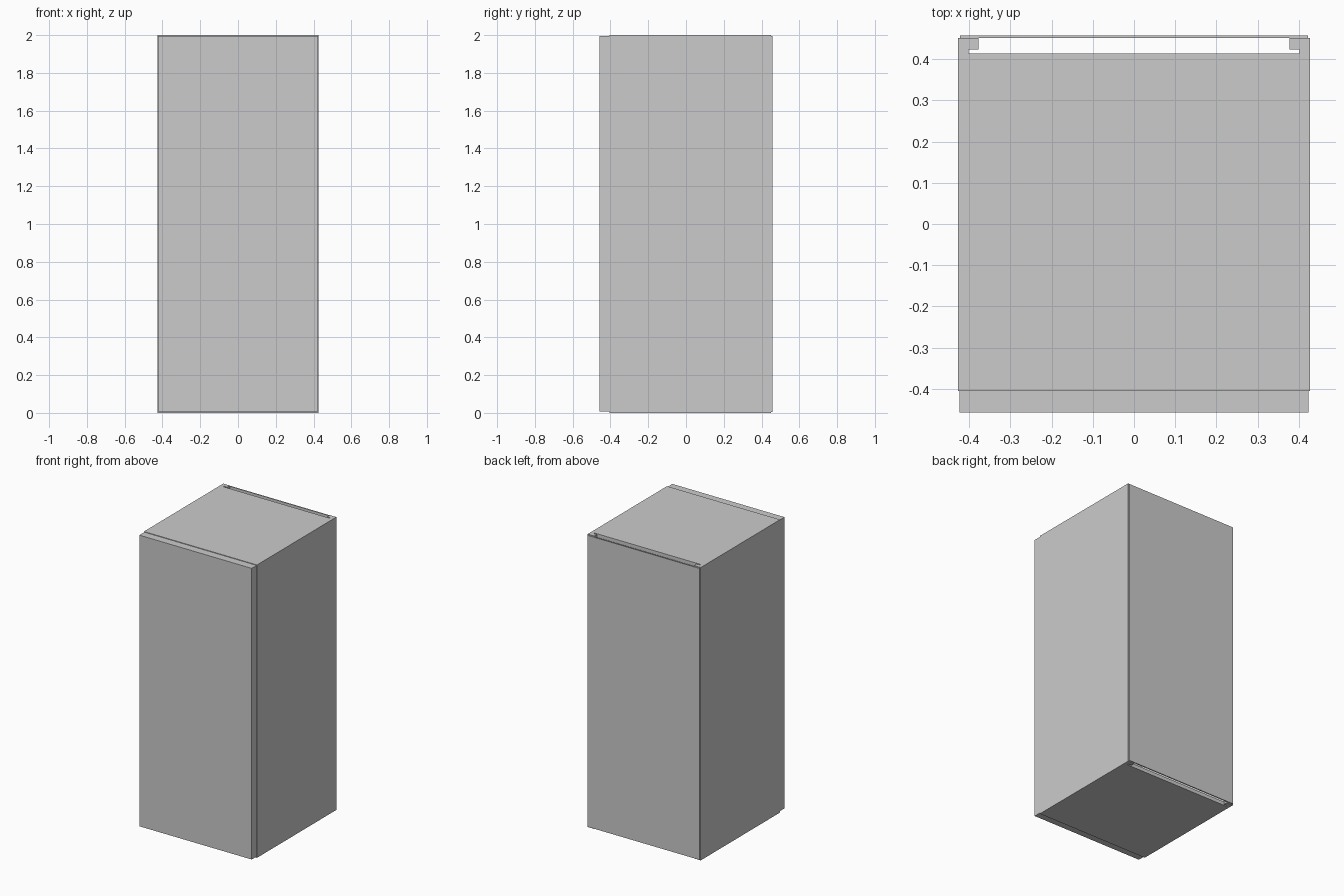
import bpy

if "Cube" in bpy.data.objects:
    bpy.data.objects.remove(bpy.data.objects["Cube"])


def box(name, x, y, z):
    """Box spanning the given (min, max) ranges."""
    bpy.ops.mesh.primitive_cube_add(size=1)
    ob = bpy.context.object
    ob.name = name
    spans = (x, y, z)
    ob.location = [(a + b) / 2 for a, b in spans]
    ob.scale = [b - a for a, b in spans]
    bpy.ops.object.transform_apply(location=True, scale=True)
    return ob


HALF_W, INNER = 0.427, 0.402      # outer and inner faces of the side panels
FRONT, BACK = -0.405, 0.451       # carcass depth
HEIGHT, THICK = 2.0, 0.025

# Side panels and the vertical cleats behind them
for side, s in (("left", -1), ("right", 1)):
    box(side + "_side_panel", sorted((s * INNER, s * HALF_W)), (FRONT, BACK), (0, HEIGHT))
    box(side + "_back_cleat", sorted((s * 0.377, s * INNER)), (0.423, BACK), (0, HEIGHT))

# Top and bottom panels, stopping short of the back to leave a slot
box("bottom_panel", (-INNER, INNER), (FRONT, 0.414), (0, THICK))
box("top_panel", (-INNER, INNER), (FRONT, 0.414), (HEIGHT - THICK, HEIGHT))

# Thin back sheet
box("back_sheet", (-0.422, 0.422), (BACK, 0.458), (0.005, HEIGHT - 0.005))

# Thick front door
box("door", (-0.424, 0.424), (-0.458, FRONT), (0.008, HEIGHT - 0.004))
